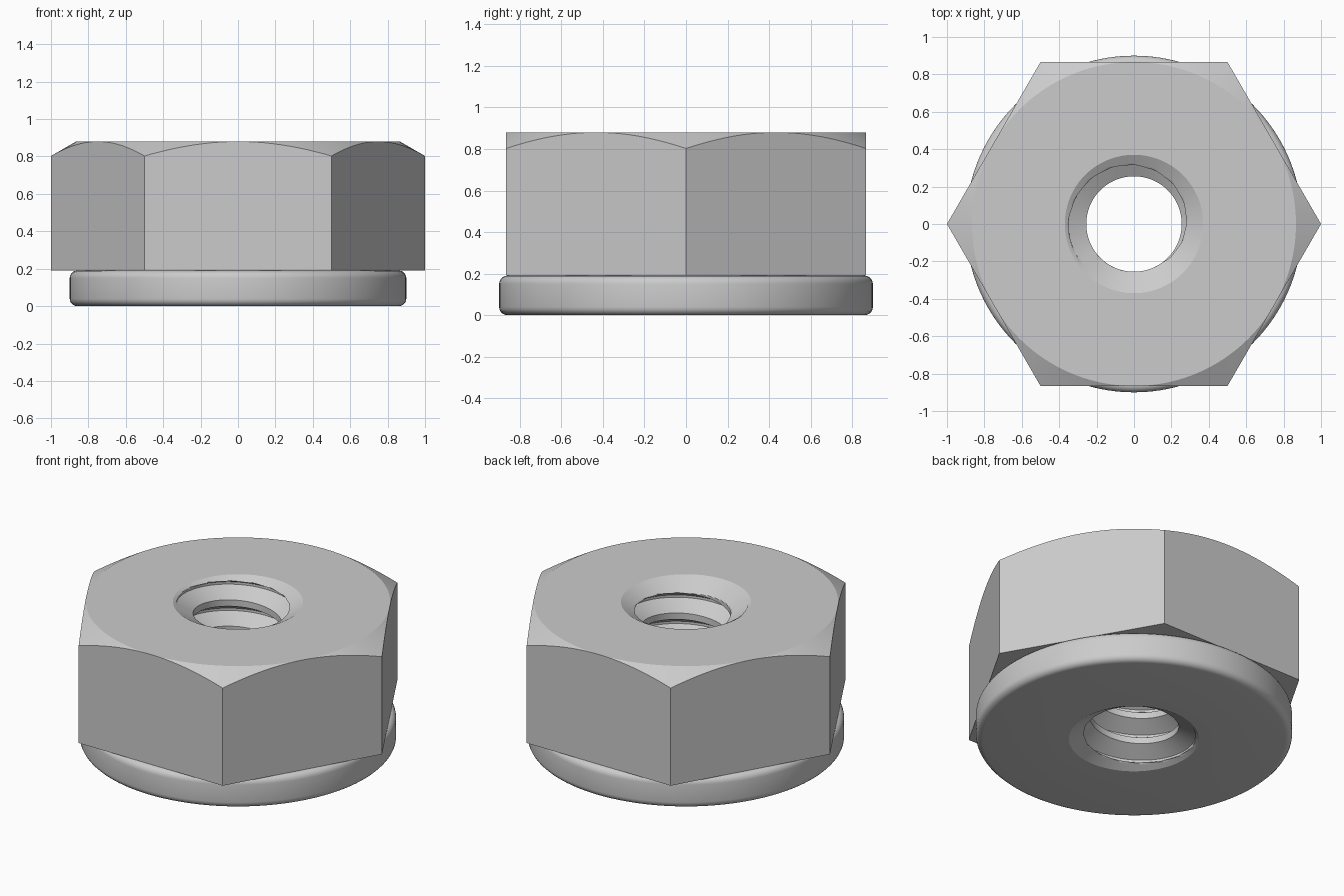
import bpy, bmesh
from math import sin, cos, pi, radians

if "Cube" in bpy.data.objects:
    bpy.data.objects.remove(bpy.data.objects["Cube"])

N = 120                    # segments around the axis
H = 0.88                   # total height
SPLIT = 0.19               # flange / hex boundary
FLAT = 0.866               # centre to hex flat
SLOPE = 0.577              # 30 degree chamfers
MOUTH = 0.37               # bore chamfer radius at the faces
CREST, ROOT = 0.255, 0.35  # thread radii
PITCH, STEPS = 0.165, 33   # thread pitch and rows per turn


def loft(name, rows, point):
    """Skin a grid where point(row, angle) returns (radius, z)."""
    bm = bmesh.new()
    grid = []
    for j in range(rows):
        ring = []
        for i in range(N + 1):
            a = 2 * pi * i / N
            r, z = point(j, a)
            ring.append(bm.verts.new((r * cos(a), r * sin(a), z)))
        grid.append(ring)
    for low, high in zip(grid, grid[1:]):
        for i in range(N):
            bm.faces.new((low[i], low[i + 1], high[i + 1], high[i]))
    bmesh.ops.remove_doubles(bm, verts=bm.verts, dist=1e-5)
    mesh = bpy.data.meshes.new(name)
    bm.to_mesh(mesh)
    bm.free()
    obj = bpy.data.objects.new(name, mesh)
    bpy.context.collection.objects.link(obj)
    bpy.ops.object.select_all(action='DESELECT')
    obj.select_set(True)
    bpy.context.view_layer.objects.active = obj
    bpy.ops.object.shade_smooth_by_angle(angle=radians(25))
    return obj


# Hex head: six flats trimmed by a conical chamfer at the top
def head_point(j, a):
    r = FLAT / cos(a % (pi / 3) - pi / 6)
    return [(0.86, SPLIT), (r, SPLIT), (r, H - (r - FLAT) * SLOPE),
            (FLAT, H), (MOUTH, H)][j]


loft("hex_head", 5, head_point)

# Round flange with rolled edges
R, ROLL = 0.90, 0.04
arc = [radians(18 * k) for k in range(6)]
flange = [(MOUTH, 0)]
flange += [(R - ROLL + ROLL * sin(t), ROLL - ROLL * cos(t)) for t in arc]
flange += [(R - ROLL + ROLL * cos(t), SPLIT - ROLL + ROLL * sin(t)) for t in arc]
loft("flange", len(flange), lambda j, a: flange[j])


# Threaded bore: right-hand helix cut off by a cone at both mouths
def thread_point(j, a):
    drop = PITCH / STEPS
    d = (j % STEPS) * drop
    r = CREST + min(ROOT - CREST, max(0, min(d, 0.125 - d) / SLOPE))
    z = 0.838 + PITCH + PITCH * a / (2 * pi) - j * drop
    z = min(H, max(0, z))
    cone = MOUTH - min(z, H - z) / SLOPE
    return max(r, cone), z


loft("threaded_bore", 242, thread_point)
